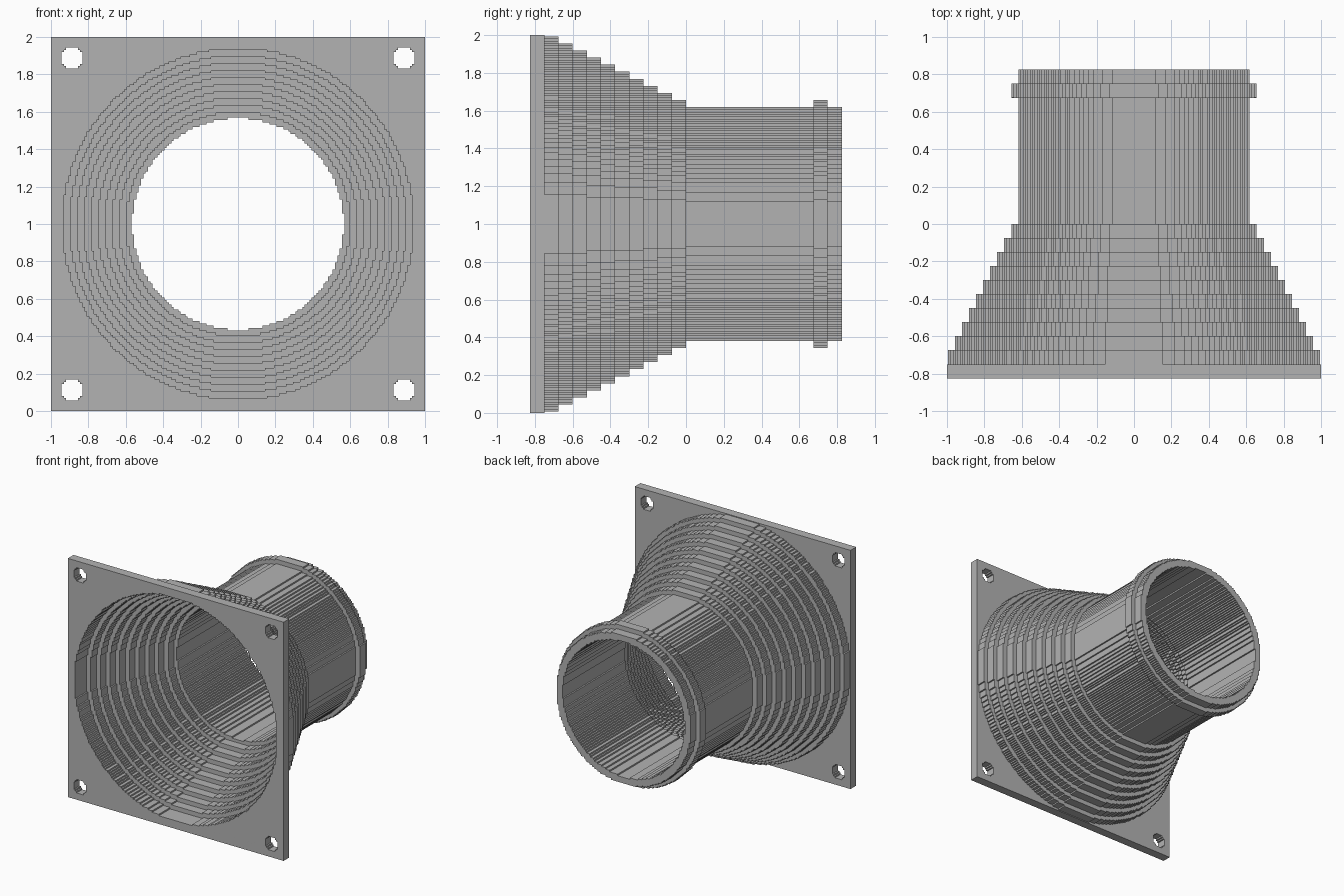
import bpy, bmesh, math
from mathutils import Matrix

if "Cube" in bpy.data.objects:
    bpy.data.objects.remove(bpy.data.objects["Cube"], do_unlink=True)

CELL = 0.0125      # width of one stair step
LAYER = 0.075      # depth of one ring
FRONT = -0.825

grey = bpy.data.materials.new("grey")
grey.use_nodes = True
GREY = (0.45, 0.45, 0.45, 1)
grey.diffuse_color = GREY
grey.node_tree.nodes["Principled BSDF"].inputs["Base Color"].default_value = GREY


def stepped_circle(radius, cx=0, cy=0):
    """Outline, in cells, of a circle drawn on a square grid."""
    widths = []
    while len(widths) < radius:
        row = len(widths)
        widths.append(math.ceil(math.sqrt(radius**2 - row**2)) - 0.5)
    quarter = []
    for row, w in enumerate(widths):
        following = widths[row + 1] if row + 1 < len(widths) else None
        if following != w:
            quarter.append((w, row + 0.5))
            if following is not None:
                quarter.append((following, row + 0.5))
    outline = []
    for _ in range(4):
        outline += quarter
        quarter = [(-y, x) for x, y in quarter]
    return [(x + cx, y + cy) for x, y in outline]


def slab(name, loops, y0, y1):
    """Extrude outlines (outer first, then holes) from y0 to y1."""
    curve = bpy.data.curves.new(name + "_profile", "CURVE")
    curve.dimensions = "2D"
    curve.fill_mode = "BOTH"
    curve.extrude = (y1 - y0) / 2
    for loop in loops:
        spline = curve.splines.new("POLY")
        spline.points.add(len(loop) - 1)
        for point, (x, y) in zip(spline.points, loop):
            point.co = (x * CELL, y * CELL, 0, 1)
        spline.use_cyclic_u = True
        spline.use_smooth = False
    helper = bpy.data.objects.new(name + "_profile", curve)
    bpy.context.collection.objects.link(helper)
    bpy.context.view_layer.update()
    deps = bpy.context.evaluated_depsgraph_get()
    mesh = bpy.data.meshes.new_from_object(helper.evaluated_get(deps))
    bpy.data.objects.remove(helper, do_unlink=True)
    bpy.data.curves.remove(curve)

    # Stand the slab upright and weld its caps to its sides
    mesh.transform(Matrix.Translation((0, (y0 + y1) / 2, 1))
                   @ Matrix.Rotation(math.pi / 2, 4, "X"))
    bm = bmesh.new()
    bm.from_mesh(mesh)
    bmesh.ops.remove_doubles(bm, verts=bm.verts, dist=0.0005)
    bmesh.ops.recalc_face_normals(bm, faces=bm.faces)
    for face in bm.faces:
        face.smooth = False
    bm.to_mesh(mesh)
    bm.free()
    mesh.name = name
    mesh.materials.clear()
    mesh.materials.append(grey)
    obj = bpy.data.objects.new(name, mesh)
    bpy.context.collection.objects.link(obj)
    return obj


# Square mounting plate with a large opening and four screw holes
square = [(80, 80), (-80, 80), (-80, -80), (80, -80)]
screw_holes = [stepped_circle(4.5, 71 * sx, 71 * sz)
               for sx in (-1, 1) for sz in (-1, 1)]
slab("mounting_plate", [square, stepped_circle(75)] + screw_holes,
     FRONT, FRONT + LAYER)

# Funnel of ten rings narrowing to the back
for k in range(10):
    y = FRONT + LAYER * (k + 1)
    slab(f"funnel_ring_{k + 1}",
         [stepped_circle(80 - 3 * k), stepped_circle(75 - 3 * k)], y, y + LAYER)

# Straight outlet tube and the collar near its end
BORE = 45.2
slab("outlet_tube", [stepped_circle(50), stepped_circle(BORE)], 0, -FRONT)
slab("outlet_collar", [stepped_circle(53), stepped_circle(48)],
     -FRONT - 2 * LAYER, -FRONT - LAYER)
